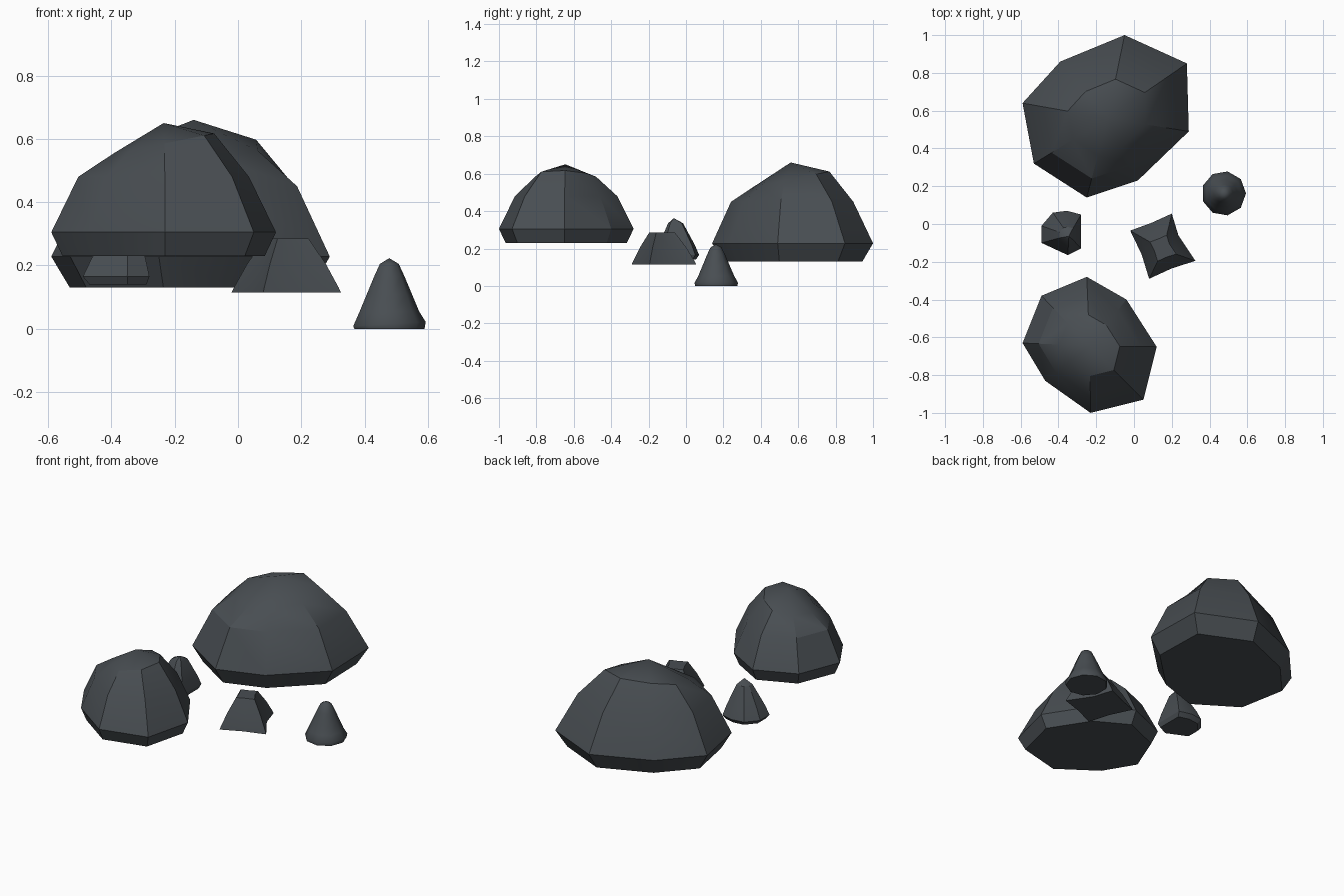
import bpy
import bmesh
import math

default_cube = bpy.data.objects.get("Cube")
if default_cube:
    bpy.data.objects.remove(default_cube, do_unlink=True)

# Single slate colour shared by all the rocks
slate = bpy.data.materials.new("dark slate")
slate.use_nodes = True
slate_colour = (0.065, 0.075, 0.084, 1)
slate.diffuse_color = slate_colour
slate_shader = slate.node_tree.nodes["Principled BSDF"]
slate_shader.inputs["Base Color"].default_value = slate_colour
slate_shader.inputs["Roughness"].default_value = 0.8


def build_rock(name, outline, centre, rings, peak=None, tilt=(0, 0), smooth_angle=30):
    """Loft scaled copies of an outline; each ring is (scale, height, tilt amount)."""
    cx, cy = centre
    bm = bmesh.new()
    loops = []
    for scale, height, lean in rings:
        loop = []
        for x, y in outline:
            dx, dy = (x - cx) * scale, (y - cy) * scale
            z = height + lean * (tilt[0] * dx + tilt[1] * dy)
            loop.append(bm.verts.new((cx + dx, cy + dy, z)))
        loops.append(loop)
    count = len(outline)
    for lower, upper in zip(loops, loops[1:]):
        for i in range(count):
            j = (i + 1) % count
            bm.faces.new((lower[i], lower[j], upper[j], upper[i]))
    bm.faces.new(loops[0])
    if peak is None:
        bm.faces.new(loops[-1])
    else:
        tip = bm.verts.new(peak)
        for i in range(count):
            bm.faces.new((loops[-1][i], loops[-1][(i + 1) % count], tip))
    bmesh.ops.recalc_face_normals(bm, faces=bm.faces[:])
    mesh = bpy.data.meshes.new(name)
    bm.to_mesh(mesh)
    bm.free()
    mesh.materials.append(slate)
    rock = bpy.data.objects.new(name, mesh)
    bpy.context.collection.objects.link(rock)
    bpy.ops.object.select_all(action='DESELECT')
    rock.select_set(True)
    bpy.context.view_layer.objects.active = rock
    bpy.ops.object.shade_smooth_by_angle(angle=math.radians(smooth_angle))
    return rock


# Large domed boulder at the back
build_rock(
    "large_boulder",
    [(-.05, 1), (.28, .85), (.29, .49), (.02, .23),
     (-.25, .14), (-.53, .32), (-.59, .64), (-.39, .86)],
    (-.14, .56),
    [(.87, .13, 0), (1, .228, 0), (.76, .45, 0), (.47, .57, 1)],
    peak=(-.14, .56, .66), tilt=(0, .2), smooth_angle=25)

# Medium domed boulder at the front
build_rock(
    "medium_boulder",
    [(-.25, -.28), (-.04, -.4), (.12, -.65), (.05, -.93),
     (-.23, -1), (-.47, -.83), (-.59, -.63), (-.49, -.38)],
    (-.235, -.645),
    [(.9, .23, 0), (1, .305, 0), (.76, .48, 0), (.45, .585, 1)],
    peak=(-.235, -.645, .65), tilt=(.2, 0), smooth_angle=25)

# Four-cornered stone with a flat top
build_rock(
    "square_stone",
    [(.2, .055), (.235, -.06), (.325, -.195), (.2, -.235),
     (.08, -.29), (.04, -.16), (-.02, -.035), (.09, .005)],
    (.155, -.135),
    [(1, .115, 0), (.96, .13, 0), (.72, .205, 0), (.4, .285, 0)])

# Small peaked stone between the boulders
build_rock(
    "small_stone",
    [(-.355, .07), (-.28, .05), (-.28, -.13), (-.35, -.165),
     (-.49, -.1), (-.49, -.01), (-.43, .06)],
    (-.345, -.06),
    [(.86, .14, 0), (1, .165, 0), (.82, .22, 0), (.34, .335, 0)],
    peak=(-.345, -.065, .362))

# Smooth cone-shaped stone
sides = 9
cone_outline = [
    (.475 + .118 * math.cos(math.tau * i / sides),
     .162 + .118 * math.sin(math.tau * i / sides)) for i in range(sides)]
build_rock(
    "cone_stone", cone_outline, (.478, .16),
    [(.97, 0, 0), (1, .015, 1), (.82, .055, 0), (.62, .11, 0),
     (.42, .165, 0), (.26, .205, 0)],
    peak=(.478, .16, .223), tilt=(.06, 0), smooth_angle=60)
